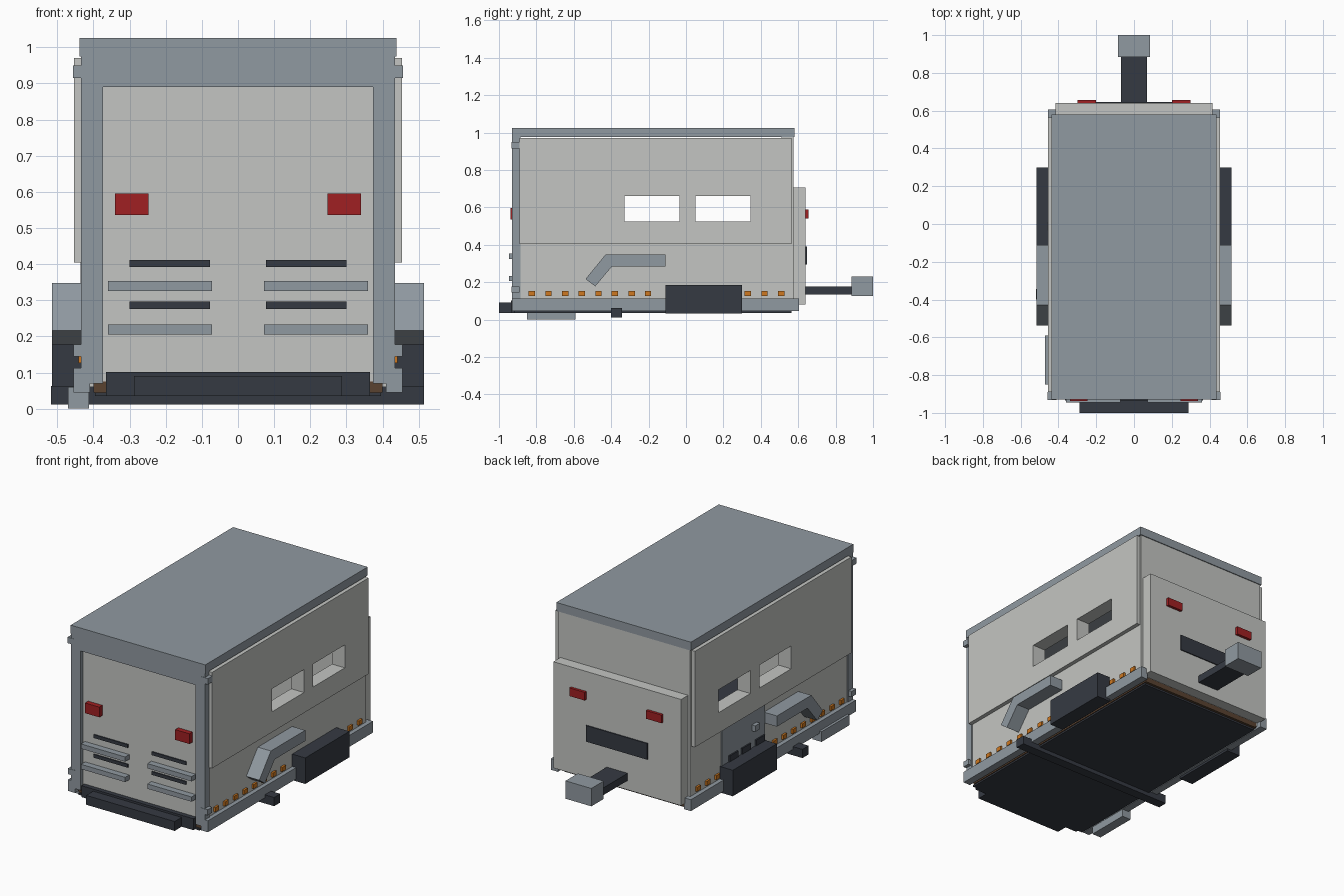
import bpy
import bmesh
from mathutils import Vector

if "Cube" in bpy.data.objects:
    bpy.data.objects.remove(bpy.data.objects["Cube"])


def material(name, rgb):
    m = bpy.data.materials.new(name)
    m.diffuse_color = (*rgb, 1)
    m.use_nodes = True
    m.node_tree.nodes["Principled BSDF"].inputs["Base Color"].default_value = m.diffuse_color
    return m


LIGHT = material("light grey", (0.55, 0.56, 0.54))
BLUE = material("blue grey", (0.28, 0.32, 0.355))
DARK = material("charcoal", (0.036, 0.042, 0.055))
RED = material("red", (0.35, 0.014, 0.016))
ORANGE = material("orange", (0.62, 0.19, 0.015))
BROWN = material("brown", (0.10, 0.055, 0.03))


def finish(name, bm, mat):
    bmesh.ops.recalc_face_normals(bm, faces=bm.faces)
    me = bpy.data.meshes.new(name)
    bm.to_mesh(me)
    bm.free()
    ob = bpy.data.objects.new(name, me)
    bpy.context.collection.objects.link(ob)
    if mat:
        me.materials.append(mat)
    return ob


def box(name, x, y, z, mat):
    """Box from (min, max) ranges on each axis."""
    bm = bmesh.new()
    bmesh.ops.create_cube(bm, size=1)
    for v in bm.verts:
        v.co = Vector([r[0] if c < 0 else r[1] for c, r in zip(v.co, (x, y, z))])
    return finish(name, bm, mat)


def pair(name, x, y, z, mat):
    """The same box on the right and on the left."""
    return [box(name + "_right", x, y, z, mat),
            box(name + "_left", (-x[1], -x[0]), y, z, mat)]


def prism(name, x, outline, mat):
    """Side outline (y, z) extruded along x."""
    bm = bmesh.new()
    face = bm.faces.new([bm.verts.new((x[0], y, z)) for y, z in outline])
    ext = bmesh.ops.extrude_face_region(bm, geom=[face])
    verts = [g for g in ext["geom"] if isinstance(g, bmesh.types.BMVert)]
    bmesh.ops.translate(bm, verts=verts, vec=(x[1] - x[0], 0, 0))
    return finish(name, bm, mat)


# Roof and floor
box("roof", (-0.438, 0.438), (-0.93, 0.58), (0.975, 1.025), BLUE)
box("floor", (-0.40, 0.40), (-0.91, 0.58), (0.045, 0.075), BROWN)
box("floor_lining", (-0.37, 0.37), (-0.90, 0.51), (0.075, 0.10), DARK)
box("underside_plate", (-0.395, 0.395), (-0.92, 0.565), (0.035, 0.045), DARK)

# Side walls with raised upper panels and open windows
pair("lower_wall", (0.37, 0.43), (-0.89, 0.575), (0.06, 0.405), LIGHT)
panels = pair("upper_panel", (0.37, 0.454), (-0.89, 0.565), (0.405, 0.97), LIGHT)
for y in ((-0.33, -0.035), (0.05, 0.345)):
    cutter = box("window_cutter", (-0.6, 0.6), y, (0.525, 0.66), None)
    cutter.hide_render = True
    for panel in panels:
        mod = panel.modifiers.new("window", 'BOOLEAN')
        mod.operation = 'DIFFERENCE'
        mod.solver = 'EXACT'
        mod.object = cutter
        bpy.context.view_layer.objects.active = panel
        bpy.ops.object.modifier_apply(modifier=mod.name)
    bpy.data.objects.remove(cutter)

# End wall and its raised box
box("end_wall", (-0.43, 0.43), (0.51, 0.575), (0.075, 0.975), LIGHT)
box("end_box", (-0.416, 0.416), (0.575, 0.64), (0.08, 0.705), LIGHT)
pair("end_lamp", (0.20, 0.30), (0.64, 0.656), (0.54, 0.588), RED)
box("end_vent", (-0.20, 0.20), (0.64, 0.646), (0.295, 0.39), DARK)

# Hitch
box("hitch_bar", (-0.068, 0.068), (0.64, 0.89), (0.135, 0.178), DARK)
box("hitch_block", (-0.084, 0.084), (0.885, 1.0), (0.125, 0.23), BLUE)

# Front frame and door
pair("front_post", (0.373, 0.435), (-0.93, -0.885), (0.07, 0.89), BLUE)
box("front_header", (-0.435, 0.435), (-0.93, -0.885), (0.89, 0.98), BLUE)
box("front_door", (-0.373, 0.373), (-0.908, -0.885), (0.075, 0.89), LIGHT)
pair("post_cap", (0.41, 0.457), (-0.932, -0.89), (0.915, 0.95), BLUE)
pair("post_foot", (0.41, 0.455), (-0.932, -0.89), (0.145, 0.178), BLUE)
pair("door_lamp", (0.247, 0.34), (-0.937, -0.905), (0.536, 0.596), RED)
for z in (0.205, 0.325):
    pair("door_step", (0.072, 0.36), (-0.946, -0.905), (z, z + 0.028), BLUE)
for z in (0.276, 0.392):
    pair("door_slot", (0.078, 0.30), (-0.914, -0.905), (z, z + 0.02), DARK)

# Bumper
box("bumper_back", (-0.365, 0.365), (-0.935, -0.90), (0.035, 0.102), DARK)
box("bumper_front", (-0.288, 0.288), (-1.0, -0.93), (0.035, 0.09), DARK)

# Lower rails and marker lights
pair("rail", (0.41, 0.455), (-0.93, 0.605), (0.045, 0.112), BLUE)
for y in (-0.825, -0.735, -0.645, -0.557, -0.468, -0.38, -0.29, -0.203,
          0.33, 0.42, 0.51):
    pair("marker", (0.425, 0.442), (y - 0.017, y + 0.017), (0.126, 0.152), ORANGE)

# Side boxes, bent arms and cross beam
pair("side_box", (0.425, 0.515), (-0.11, 0.30), (0.032, 0.185), DARK)
ARM = [(-0.11, 0.348), (-0.43, 0.348), (-0.537, 0.217), (-0.485, 0.178),
       (-0.395, 0.285), (-0.11, 0.285)]
prism("arm_right", (0.425, 0.515), ARM, BLUE)
prism("arm_left", (-0.515, -0.425), ARM, BLUE)
box("cross_beam", (-0.518, 0.515), (-0.40, -0.343), (0.012, 0.063), DARK)

# Left side step and control panel
box("left_step", (-0.47, -0.412), (-0.85, -0.59), (0.0, 0.06), BLUE)
box("control_panel", (-0.436, -0.428), (-0.11, 0.29), (0.112, 0.405), BLUE)
for y in (0.187, 0.07, -0.06):
    box("control_slot", (-0.444, -0.434), (y - 0.04, y + 0.04), (0.187, 0.222), DARK)
box("control_box", (-0.458, -0.434), (-0.035, 0.01), (0.285, 0.32), BLUE)
